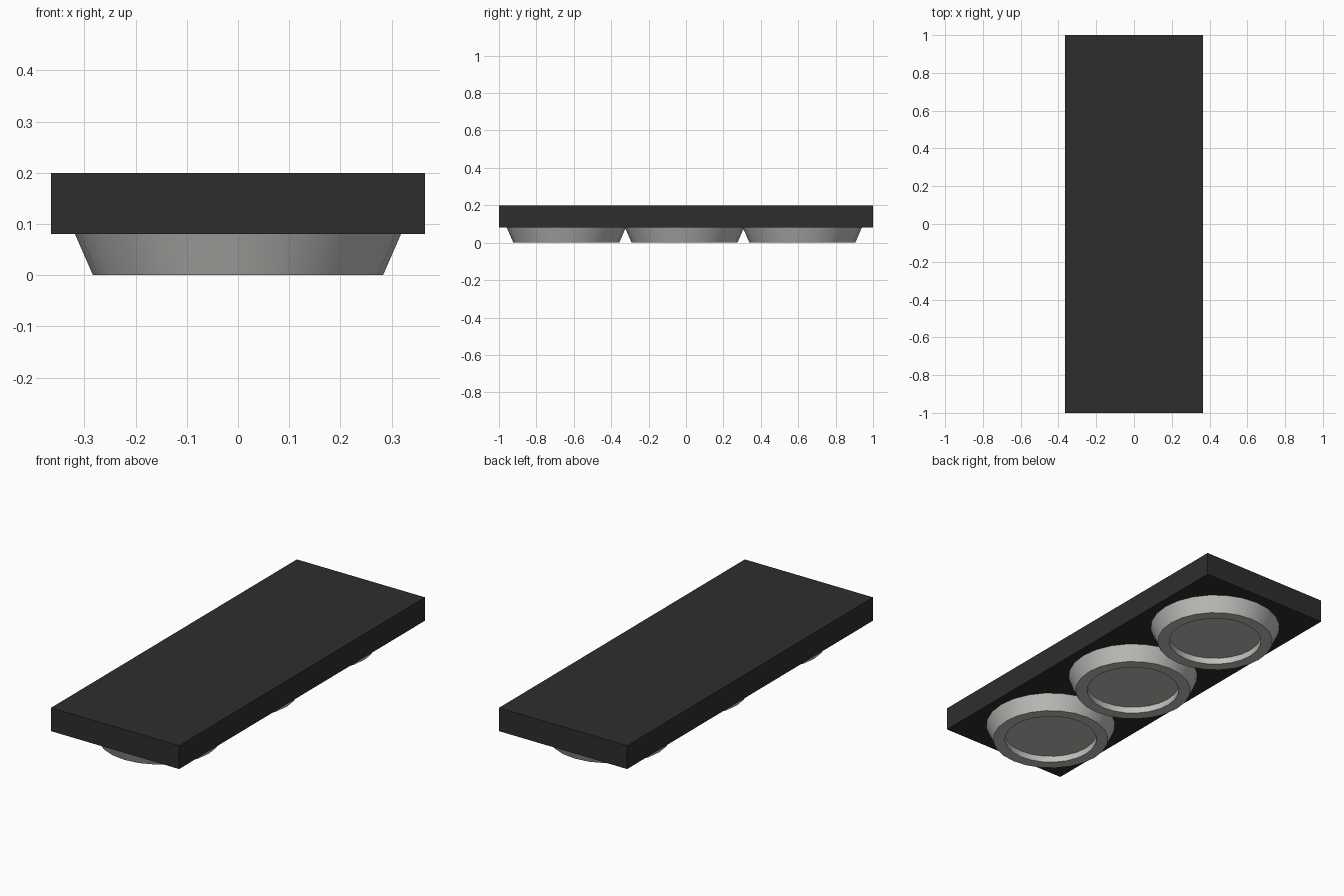
import bpy, bmesh, math

if "Cube" in bpy.data.objects:
    bpy.data.objects.remove(bpy.data.objects["Cube"])

def material(name, rgb):
    m = bpy.data.materials.new(name)
    m.diffuse_color = (*rgb, 1)
    m.use_nodes = True
    m.node_tree.nodes["Principled BSDF"].inputs["Base Color"].default_value = m.diffuse_color
    return m

black = material("charcoal", (0.027, 0.027, 0.027))
grey = material("warm_light_grey", (0.52, 0.52, 0.50))

def add_object(name, bm, mat):
    bmesh.ops.recalc_face_normals(bm, faces=bm.faces)
    me = bpy.data.meshes.new(name)
    bm.to_mesh(me)
    bm.free()
    me.materials.append(mat)
    ob = bpy.data.objects.new(name, me)
    bpy.context.collection.objects.link(ob)
    return ob

# Housing slab
bm = bmesh.new()
bmesh.ops.create_cube(bm, size=1)
for v in bm.verts:
    v.co = (v.co.x * 0.73, v.co.y * 2, 0.14 + v.co.z * 0.12)
add_object("housing", bm, black)

# Flared lamp rings with a recessed flat lens, lathed from one profile
SIDES = 24
PROFILE = [(0.318, 0.08), (0.283, 0.0), (0.226, 0.0), (0.226, 0.033)]

def lamp(name, y):
    bm = bmesh.new()
    rings = [[bm.verts.new((r * math.cos(2 * math.pi * i / SIDES),
                            y + r * math.sin(2 * math.pi * i / SIDES), z))
              for i in range(SIDES)] for r, z in PROFILE]
    for a, b in zip(rings, rings[1:]):
        for i in range(SIDES):
            j = (i + 1) % SIDES
            bm.faces.new((a[i], a[j], b[j], b[i]))
    bm.faces.new(rings[0])
    bm.faces.new(rings[-1])
    ob = add_object(name, bm, grey)
    bpy.ops.object.select_all(action='DESELECT')
    bpy.context.view_layer.objects.active = ob
    ob.select_set(True)
    bpy.ops.object.shade_smooth_by_angle(angle=math.radians(30))

for n, y in (("lamp_front", -0.64), ("lamp_middle", -0.008), ("lamp_back", 0.622)):
    lamp(n, y)
